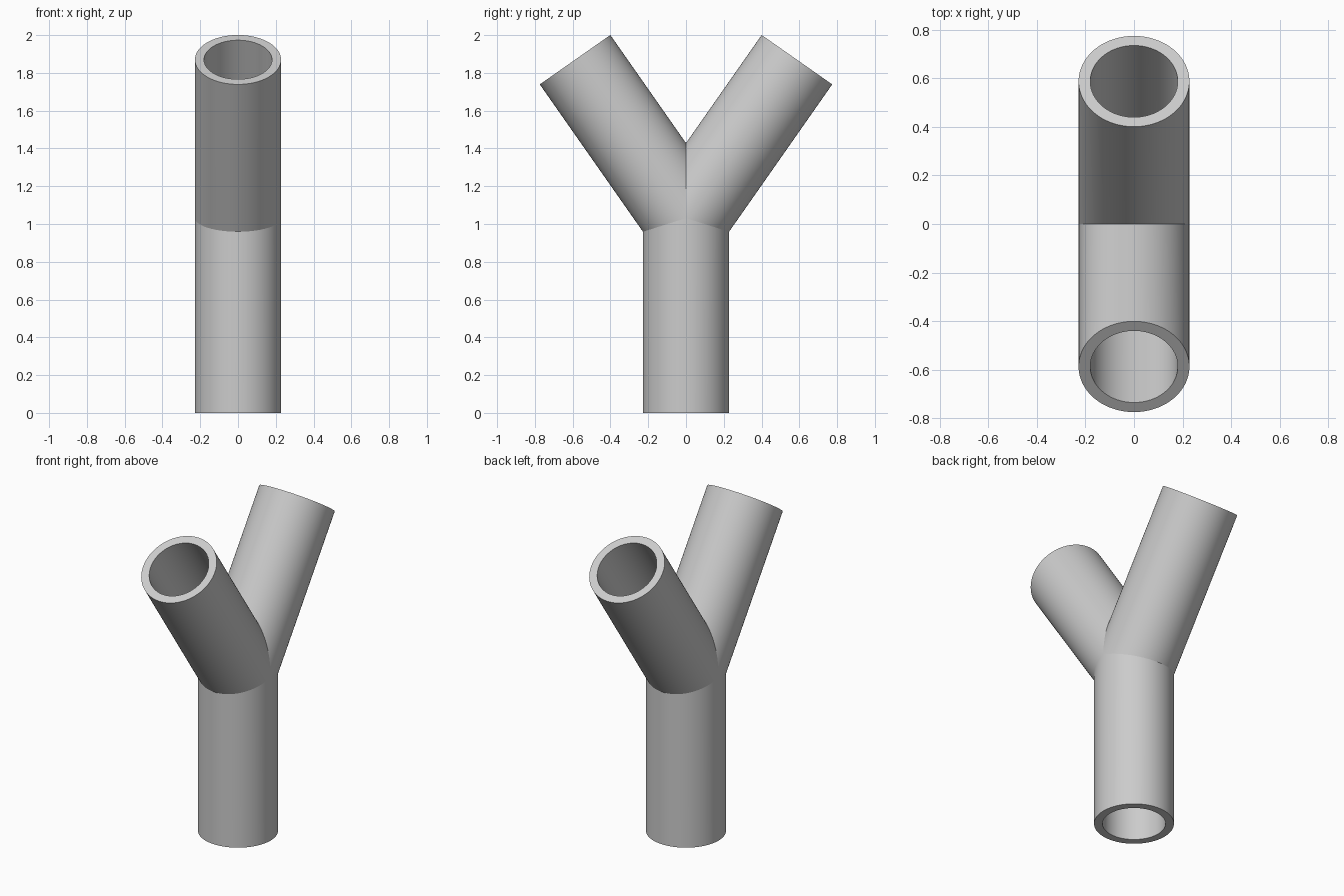
import bpy
import bmesh
from math import sin, cos, tan, radians, tau
from mathutils import Vector

OUTER, INNER = 0.228, 0.18
SEGMENTS = 96
TILT = radians(35)
JOINT = Vector((0, 0, 1.031))   # where the three pipe axes meet

cube = bpy.data.objects.get("Cube")
if cube:
    bpy.data.objects.remove(cube, do_unlink=True)

grey = bpy.data.materials.new("plain grey")
grey.use_nodes = True
grey.diffuse_color = (0.6, 0.6, 0.6, 1)
grey.node_tree.nodes["Principled BSDF"].inputs["Base Color"].default_value = (0.6, 0.6, 0.6, 1)


def pipe(name, axis, across, length, mitre):
    """Hollow pipe from the mitred joint to a square-cut open end."""
    side = across.cross(axis)
    bm = bmesh.new()

    def ring(radius, at_joint):
        verts = []
        for i in range(SEGMENTS):
            a = tau * i / SEGMENTS
            offset = radius * sin(a)
            along = mitre(offset) if at_joint else length
            verts.append(bm.verts.new(
                JOINT + side * radius * cos(a) + across * offset + axis * along))
        return verts

    # outer wall, end rim, inner wall
    rings = [ring(OUTER, True), ring(OUTER, False), ring(INNER, False), ring(INNER, True)]
    for a, b in zip(rings, rings[1:]):
        for i in range(SEGMENTS):
            j = (i + 1) % SEGMENTS
            bm.faces.new((a[i], a[j], b[j], b[i]))

    mesh = bpy.data.meshes.new(name)
    bm.to_mesh(mesh)
    bm.free()
    mesh.materials.append(grey)
    obj = bpy.data.objects.new(name, mesh)
    bpy.context.collection.objects.link(obj)
    bpy.ops.object.select_all(action='DESELECT')
    obj.select_set(True)
    bpy.context.view_layer.objects.active = obj
    bpy.ops.object.shade_smooth_by_angle(angle=radians(30))


def trunk_mitre(offset):
    return abs(offset) * tan(TILT / 2)


def branch_mitre(offset):
    # underside meets the trunk, upper side meets the other branch
    return offset * tan(TILT / 2) if offset > 0 else -offset / tan(TILT)


# upright pipe
pipe("trunk_pipe", Vector((0, 0, -1)), Vector((0, 1, 0)), JOINT.z, trunk_mitre)

# two tilted pipes, mirrored front to back
for name, s in (("front_branch", -1), ("back_branch", 1)):
    pipe(name, Vector((0, s * sin(TILT), cos(TILT))),
         Vector((0, s * cos(TILT), -sin(TILT))), 1.024, branch_mitre)
